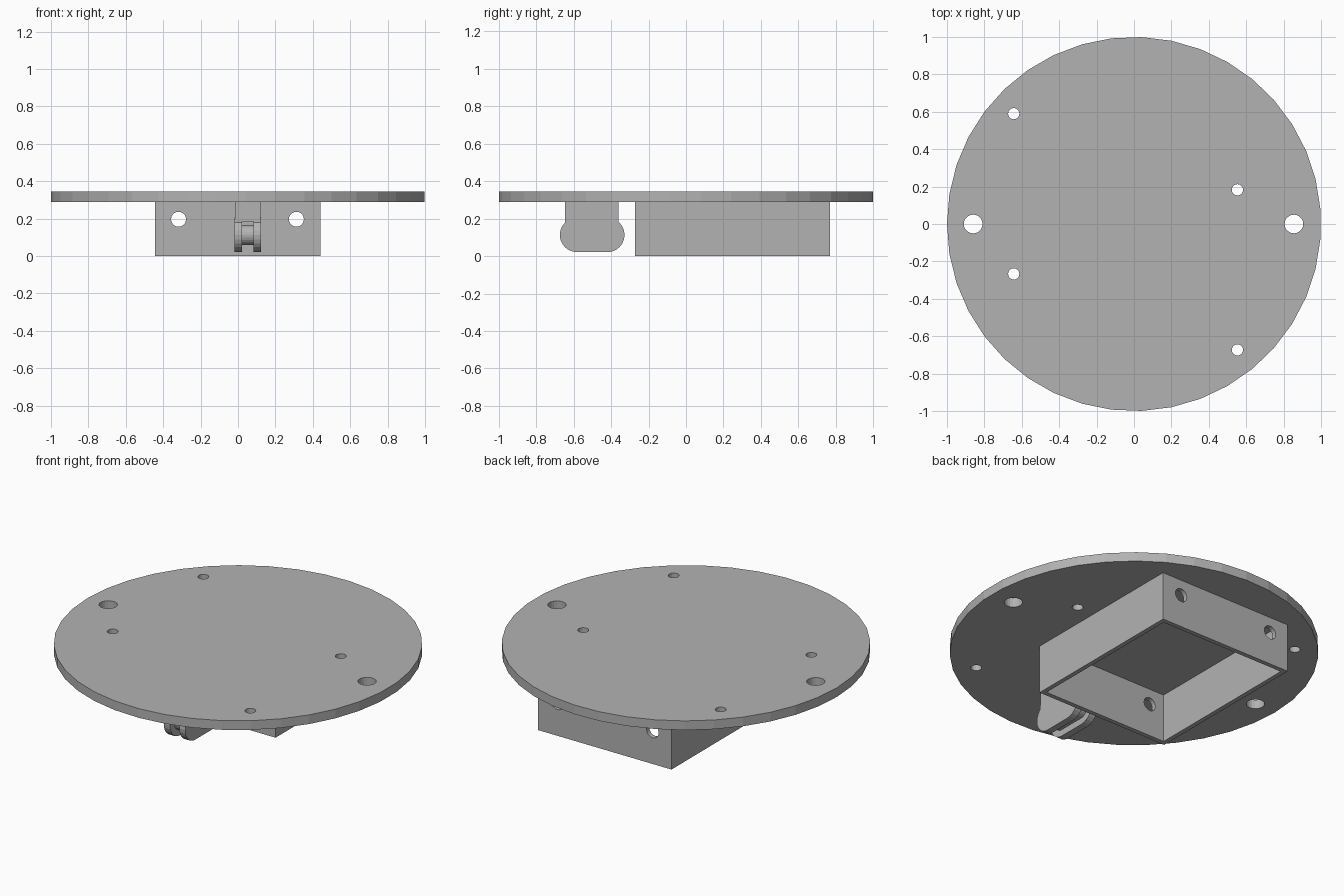
import bpy, bmesh, math
from mathutils import Matrix

if "Cube" in bpy.data.objects:
    bpy.data.objects.remove(bpy.data.objects["Cube"])

gray = bpy.data.materials.new("plain gray")
gray.diffuse_color = (0.45, 0.45, 0.45, 1)
gray.use_nodes = True
gray.node_tree.nodes["Principled BSDF"].inputs["Base Color"].default_value = gray.diffuse_color


def prism(name, pts, lo, hi, axis="z"):
    """Extrude a closed outline along z (outline in xy) or x (outline in yz)."""
    bm = bmesh.new()
    to3d = (lambda p, h: (p[0], p[1], h)) if axis == "z" else (lambda p, h: (h, p[0], p[1]))
    a = [bm.verts.new(to3d(p, lo)) for p in pts]
    b = [bm.verts.new(to3d(p, hi)) for p in pts]
    bm.faces.new(a[::-1])
    bm.faces.new(b)
    n = len(pts)
    for i in range(n):
        j = (i + 1) % n
        bm.faces.new((a[i], a[j], b[j], b[i]))
    bmesh.ops.recalc_face_normals(bm, faces=bm.faces)
    mesh = bpy.data.meshes.new(name)
    bm.to_mesh(mesh)
    bm.free()
    mesh.materials.append(gray)
    ob = bpy.data.objects.new(name, mesh)
    bpy.context.collection.objects.link(ob)
    return ob


def circle(x, y, r, n, start=0.0):
    return [(x + r * math.cos(start + math.tau * i / n),
             y + r * math.sin(start + math.tau * i / n)) for i in range(n)]


def rect(x0, x1, y0, y1):
    return [(x0, y0), (x1, y0), (x1, y1), (x0, y1)]


def capsule(y0, y1, z, r, n=12):
    """Slot outline with round ends at y0 and y1."""
    arc = [math.pi * i / n for i in range(n + 1)]
    return ([(y1 + r * math.sin(a), z - r * math.cos(a)) for a in arc] +
            [(y0 - r * math.sin(a), z + r * math.cos(a)) for a in arc])


def cut(target, cutters):
    """Cut the helpers out of the target, apply, and remove the helpers."""
    for c in cutters:
        c.hide_render = True
        m = target.modifiers.new("cut", "BOOLEAN")
        m.operation, m.solver, m.object = "DIFFERENCE", "EXACT", c
    bpy.context.view_layer.update()
    dg = bpy.context.evaluated_depsgraph_get()
    mesh = bpy.data.meshes.new_from_object(target.evaluated_get(dg))
    target.modifiers.clear()
    target.data = mesh
    for c in cutters:
        bpy.data.objects.remove(c)


# Round base plate with two large and four small through holes
plate = prism("base_plate", circle(0, 0, 1, 39, math.pi), 0.29, 0.345)
holes = [(-0.86, 0, 0.05), (0.855, 0, 0.05), (-0.643, 0.59, 0.03),
         (-0.643, -0.267, 0.03), (0.553, 0.183, 0.03), (0.553, -0.673, 0.03)]
cut(plate, [prism("hole_cutter", circle(x, y, r, 20), 0.2, 0.45) for x, y, r in holes])

# Open-bottomed box frame with two holes through the front and back walls
x0, x1, y0, y1, t = -0.443, 0.44, -0.273, 0.77, 0.027
box = prism("box_frame", rect(x0, x1, y0, y1), 0, 0.29)
cutters = [prism("cavity_cutter", rect(x0 + t, x1 - t, y0 + t, y1 - t), -0.1, 0.4)]
for x in (-0.318, 0.312):
    c = prism("wall_hole_cutter", circle(x, 0.197, 0.04, 20), -1, 1)
    c.data.transform(Matrix(((1, 0, 0, 0), (0, 0, -1, 0), (0, 1, 0, 0), (0, 0, 0, 1))))
    cutters.append(c)
cut(box, cutters)

# Hanging spool bracket: neck, two rounded cheeks and a narrower core between
prism("bracket_neck", rect(-0.645, -0.36, 0.185, 0.29), -0.015, 0.12, "x")
for side, lo, hi in (("left", -0.02, 0.022), ("right", 0.083, 0.123)):
    prism(side + "_cheek", capsule(-0.582, -0.42, 0.113, 0.092), lo, hi, "x")
    prism(side + "_cheek_root", rect(-0.645, -0.36, 0.113, 0.2), lo, hi, "x")
prism("bracket_core", capsule(-0.582, -0.42, 0.113, 0.053), 0.022, 0.083, "x")
prism("core_root", rect(-0.6, -0.4, 0.113, 0.19), 0.022, 0.083, "x")
